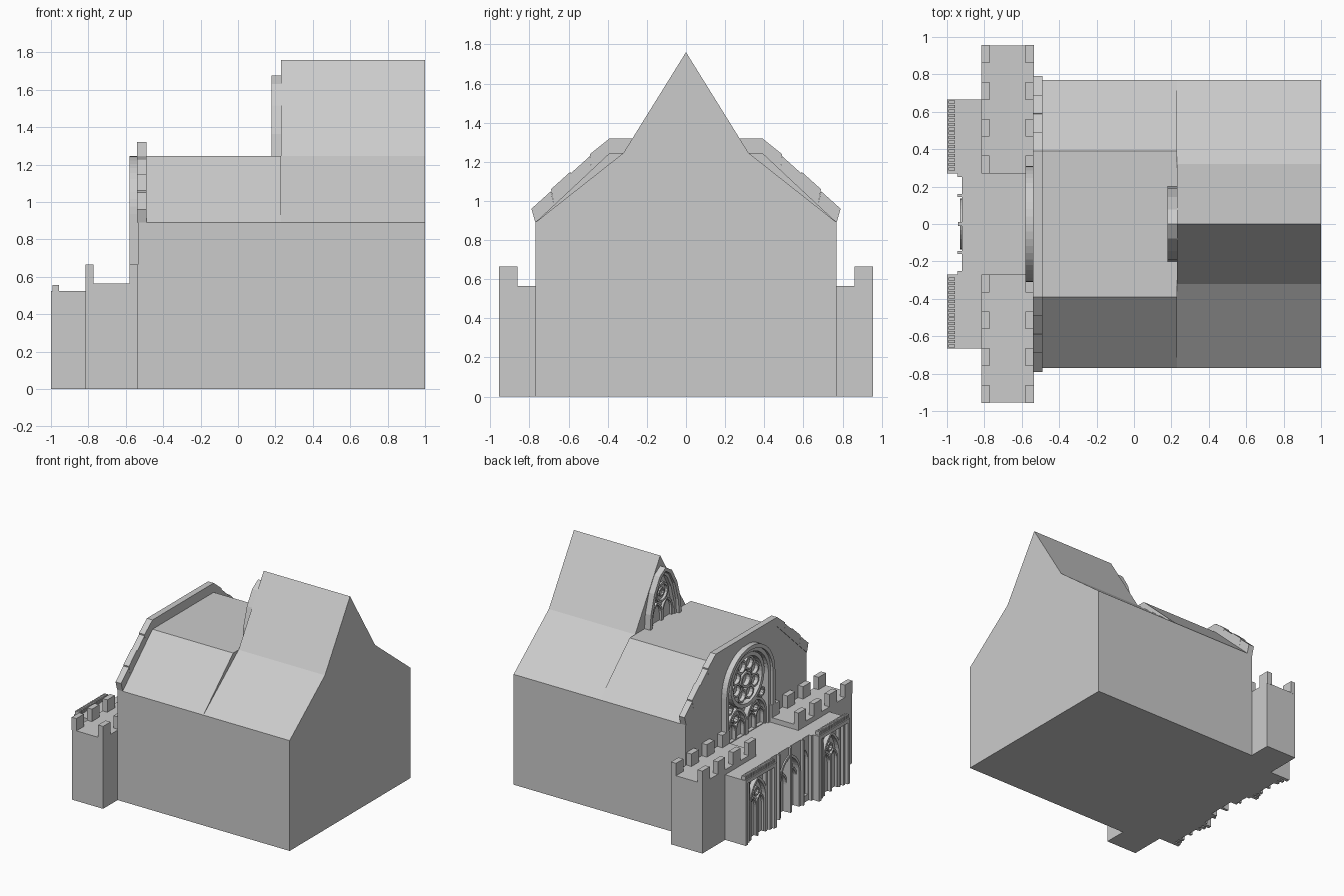
import bpy, bmesh, math
from mathutils import Vector

if "Cube" in bpy.data.objects:
    bpy.data.objects.remove(bpy.data.objects["Cube"])


def make(name, bm):
    bmesh.ops.recalc_face_normals(bm, faces=bm.faces)
    me = bpy.data.meshes.new(name)
    bm.to_mesh(me)
    bm.free()
    ob = bpy.data.objects.new(name, me)
    bpy.context.collection.objects.link(ob)
    return ob


def add_prism(bm, pts, x0, x1):
    """Extrude a (y, z) outline along x."""
    a = [bm.verts.new((x0, y, z)) for y, z in pts]
    b = [bm.verts.new((x1, y, z)) for y, z in pts]
    bm.faces.new(a)
    bm.faces.new(b)
    n = len(pts)
    for i in range(n):
        j = (i + 1) % n
        bm.faces.new((a[i], a[j], b[j], b[i]))


def add_box(bm, x0, x1, y0, y1, z0, z1):
    add_prism(bm, [(y0, z0), (y1, z0), (y1, z1), (y0, z1)], x0, x1)


def add_strip(bm, pts, w, x0, x1, closed=False):
    """Rectangular moulding that follows a (y, z) path, in the plane facing -x."""
    n = len(pts)
    p = [Vector(q) for q in pts]
    rings = []
    for i in range(n):
        prev = p[i - 1] if closed or i > 0 else p[i]
        nxt = p[(i + 1) % n] if closed or i < n - 1 else p[i]
        d = (nxt - prev).normalized()
        off = Vector((-d.y, d.x)) * w / 2
        o, q = p[i] + off, p[i] - off
        rings.append([bm.verts.new(c) for c in
                      ((x0, o.x, o.y), (x0, q.x, q.y), (x1, q.x, q.y), (x1, o.x, o.y))])
    for i in range(n if closed else n - 1):
        a, b = rings[i], rings[(i + 1) % n]
        for k in range(4):
            m = (k + 1) % 4
            bm.faces.new((a[k], a[m], b[m], b[k]))
    if not closed:
        bm.faces.new(rings[0])
        bm.faces.new(rings[-1])


def arch(cy, w, z0, spring, apex, n=8):
    """Round or pointed arch path from one foot to the other."""
    h = apex - spring
    r = (w * w + h * h) / (2 * w)
    top = math.atan2(h, r - (r - (r - w)) if r > w else 0) if r > w else math.pi / 2
    side = [(w - r + r * math.cos(top * i / n), spring + r * math.sin(top * i / n))
            for i in range(n + 1)]
    side = [(w, z0)] + side
    return [(cy + y, z) for y, z in side] + [(cy - y, z) for y, z in reversed(side[:-1])]


def circle(cy, cz, r, n=16):
    return [(cy + r * math.cos(math.tau * i / n), cz + r * math.sin(math.tau * i / n))
            for i in range(n)]


def cut(ob, pts, x0, x1):
    bm = bmesh.new()
    add_prism(bm, pts, x0, x1)
    c = make("cutter", bm)
    c.hide_render = True
    mod = ob.modifiers.new("recess", 'BOOLEAN')
    mod.operation, mod.object, mod.solver = 'DIFFERENCE', c, 'EXACT'
    bpy.context.view_layer.objects.active = ob
    bpy.ops.object.modifier_apply(modifier=mod.name)
    bpy.data.objects.remove(c)


# Nave with a flat-topped roof
bm = bmesh.new()
add_prism(bm, [(-.77, 0), (.77, 0), (.77, .89), (.39, 1.245), (-.39, 1.245), (-.77, .89)], -.535, .23)
nave = make("nave", bm)
cut(nave, arch(0, .25, .53, .935, 1.185), -.7, -.505)

# Tall rear hall with its steep gable
bm = bmesh.new()
add_prism(bm, [(-.77, 0), (.77, 0), (.77, .89), (.32, 1.245), (0, 1.76), (-.32, 1.245), (-.77, .89)], .23, 1)
make("rear_hall", bm)

# Stepped coping stones along the front gable
bm = bmesh.new()
for s in (1, -1):
    for i in range(4):
        t, u = i / 4, (i + 1) / 4
        lift = .01 if i % 2 else 0
        add_prism(bm, [(s * (.77 - .38 * t), .89 + .355 * t), (s * (.79 - .40 * t), .96 + .36 * t + lift),
                       (s * (.79 - .40 * u), min(1.32, .96 + .36 * u + lift)),
                       (s * (.77 - .38 * u), .89 + .355 * u)], -.54, -.49)
for i in range(3):
    add_box(bm, -.54, -.49, -.39 + .26 * i, -.13 + .26 * i, 1.245, 1.32)
make("gable_coping", bm)

# Great window: stepped frame
bm = bmesh.new()
add_strip(bm, arch(0, .295, .525, .935, 1.23, 12), .03, -.58, -.53)
add_strip(bm, arch(0, .265, .525, .935, 1.2, 12), .03, -.56, -.505)
make("great_window_frame", bm)

# Great window: rose with petals, and lancets below
bm = bmesh.new()
add_strip(bm, circle(0, .965, .2, 32), .03, -.55, -.505, True)
add_strip(bm, circle(0, .965, .055), .018, -.54, -.505, True)
for i in range(8):
    a = math.tau * (i + .5) / 8
    add_strip(bm, circle(.125 * math.cos(a), .965 + .125 * math.sin(a), .048, 12), .014, -.535, -.505, True)
for cy in (-.125, .125):
    add_strip(bm, arch(cy, .115, .525, .62, .77, 6), .02, -.545, -.505)
    for d in (-.055, .055):
        add_strip(bm, arch(cy + d, .05, .525, .6, .675, 5), .012, -.535, -.505)
    add_strip(bm, circle(cy, .695, .032, 10), .01, -.535, -.505, True)
for s in (-1, 1):
    add_strip(bm, circle(s * .2, .79, .035, 10), .012, -.535, -.505, True)
make("great_window_tracery", bm)

# Upper window on the rear gable
half = [(.185, 1.245), (.175, 1.36), (.13, 1.51), (.065, 1.62), (0, 1.662)]
path = half + [(-y, z) for y, z in reversed(half[:-1])]
bm = bmesh.new()
add_strip(bm, path, .03, .18, .235)
add_strip(bm, [(y * .82, 1.245 + (z - 1.245) * .92) for y, z in path], .024, .2, .235)
make("upper_window_frame", bm)
bm = bmesh.new()
add_strip(bm, circle(0, 1.47, .07), .016, .21, .235, True)
add_strip(bm, circle(0, 1.47, .03, 10), .01, .215, .235, True)
for s in (-1, 1):
    add_strip(bm, arch(s * .065, .06, 1.245, 1.3, 1.4, 6), .014, .21, .235)
make("upper_window_tracery", bm)

# Battlemented side blocks
for side, s in (("left", 1), ("right", -1)):
    bm = bmesh.new()
    y0, y1 = sorted((s * .27, s * .955))
    add_box(bm, -.815, -.535, y0, y1, 0, .565)
    make(side + "_tower", bm)
    bm = bmesh.new()
    for x0, x1 in ((-.815, -.773), (-.58, -.535)):
        for i in range(4):
            y = .27 + .197 * i
            a, b = sorted((s * y, s * (y + .095)))
            add_box(bm, x0, x1, a, b, .56, .665)
    make(side + "_merlons", bm)

    # Side porch: core, cornice, pilasters
    bm = bmesh.new()
    y0, y1 = sorted((s * .27, s * .665))
    add_box(bm, -.94, -.81, y0, y1, 0, .525)
    add_box(bm, -1, -.93, y0, y1, .495, .525)
    for y, w, x in ((.285, .03, -1), (.325, .024, -.985), (.358, .018, -.97),
                    (.65, .03, -1), (.61, .024, -.985), (.577, .018, -.97)):
        add_box(bm, x, -.93, s * y - w / 2, s * y + w / 2, 0, .5)
    make(side + "_porch", bm)

    # Porch arches and central shaft
    bm = bmesh.new()
    c = s * .4675
    add_strip(bm, arch(c, .1, 0, .28, .47, 7), .02, -.975, -.935)
    for d in (-.047, .047):
        add_strip(bm, arch(c + d, .044, 0, .23, .32, 6), .012, -.96, -.935)
    add_strip(bm, circle(c, .355, .03, 10), .01, -.96, -.935, True)
    add_box(bm, -.97, -.935, c - .008, c + .008, 0, .3)
    make(side + "_porch_arches", bm)

    # Dentils on top of the porch
    bm = bmesh.new()
    for i in range(16):
        y = s * (.295 + .0238 * i)
        add_box(bm, -.992, -.957, y - .008, y + .008, .52, .555)
    make(side + "_porch_dentils", bm)

# Central entrance with arched doorway
bm = bmesh.new()
add_box(bm, -.92, -.53, -.27, .27, 0, .525)
entrance = make("entrance", bm)
cut(entrance, arch(0, .135, -.05, .28, .46), -1.1, -.875)
for s in (-1, 1):
    cut(entrance, arch(s * .205, .035, .05, .33, .42, 5), -1.1, -.895)

# Entrance pilasters, door arches and mullion
bm = bmesh.new()
for s in (-1, 1):
    add_box(bm, -.945, -.9, s * .26 - .01, s * .26 + .01, 0, .525)
    add_box(bm, -.945, -.9, s * .152 - .008, s * .152 + .008, 0, .525)
    add_strip(bm, arch(s * .066, .06, 0, .22, .33, 6), .014, -.905, -.87)
add_box(bm, -.94, -.87, -.01, .01, 0, .525)
add_strip(bm, arch(0, .125, 0, .28, .455), .02, -.93, -.87)
make("entrance_mouldings", bm)
